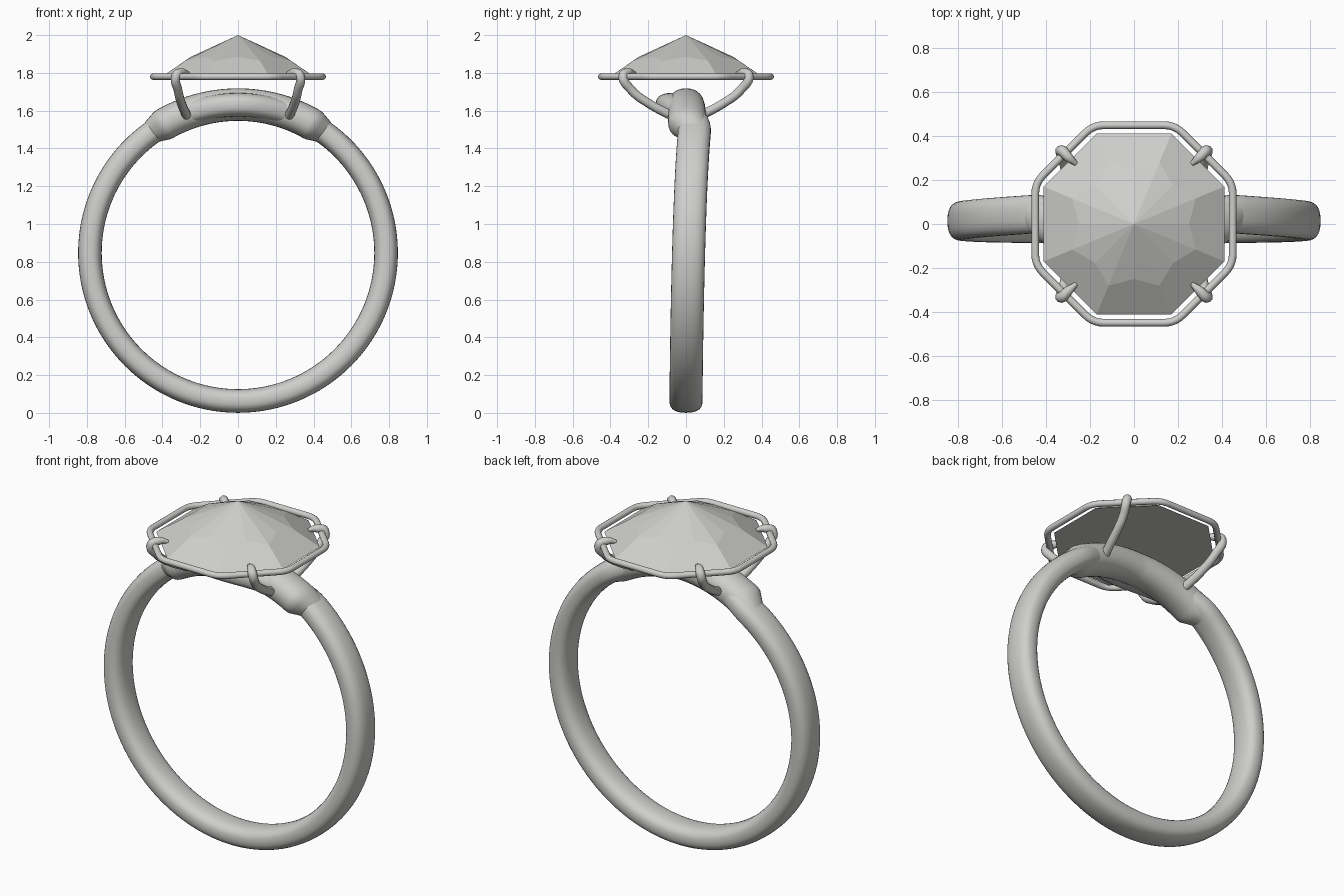
import bpy, bmesh
from math import sin, cos, pi, radians, copysign
from mathutils import Vector

cube = bpy.data.objects.get("Cube")
if cube:
    bpy.data.objects.remove(cube)

metal = bpy.data.materials.new("pale grey")
metal.use_nodes = True
GREY = (0.62, 0.62, 0.605, 1)
metal.diffuse_color = GREY
metal.node_tree.nodes["Principled BSDF"].inputs["Base Color"].default_value = GREY

CENTRE_Z = 0.847   # middle of the finger hole


def finish(obj, smooth=True):
    """Apply the material and shading."""
    obj.data.materials.clear()
    obj.data.materials.append(metal)
    bpy.ops.object.select_all(action='DESELECT')
    obj.select_set(True)
    bpy.context.view_layer.objects.active = obj
    if obj.type == 'CURVE':
        bpy.ops.object.convert(target='MESH')
    if smooth:
        bpy.ops.object.shade_smooth_by_angle(angle=radians(40))
    return obj


def mesh_object(name, bm, smooth=True):
    bmesh.ops.recalc_face_normals(bm, faces=bm.faces)
    mesh = bpy.data.meshes.new(name)
    bm.to_mesh(mesh)
    bm.free()
    obj = bpy.data.objects.new(name, mesh)
    bpy.context.collection.objects.link(obj)
    return finish(obj, smooth)


def arc_sweep(name, angles, shape, closed, sides=28, power=2.5):
    """Sweep a rounded section round the finger; angle 0 is the top.
    shape(angle) gives radius, y offset, radial half size, y half size."""
    bm = bmesh.new()
    rings = []
    for a in angles:
        radius, y, half_r, half_y = shape(a)
        ring = []
        for k in range(sides):
            t = 2 * pi * k / sides
            c, s = (copysign(abs(f) ** (2 / power), f) for f in (cos(t), sin(t)))
            r = radius + half_r * c
            ring.append(bm.verts.new((r * sin(a), y + half_y * s,
                                      CENTRE_Z + r * cos(a))))
        rings.append(ring)
    pairs = list(zip(rings, rings[1:]))
    if closed:
        pairs.append((rings[-1], rings[0]))
    else:
        bm.faces.new(rings[0])
        bm.faces.new(rings[-1])
    for r1, r2 in pairs:
        for k in range(sides):
            n = (k + 1) % sides
            bm.faces.new((r1[k], r1[n], r2[n], r2[k]))
    return mesh_object(name, bm)


def tube(name, points, radius, closed=False, radii=None):
    curve = bpy.data.curves.new(name, 'CURVE')
    curve.dimensions = '3D'
    curve.bevel_depth = radius
    curve.bevel_resolution = 3
    curve.use_fill_caps = True
    curve.resolution_u = 6
    spline = curve.splines.new('POLY' if closed else 'BEZIER')
    pts = spline.points if closed else spline.bezier_points
    pts.add(len(points) - 1)
    for i, (p, co) in enumerate(zip(pts, points)):
        if closed:
            p.co = (*co, 1)
        else:
            p.co = co
            p.handle_left_type = p.handle_right_type = 'AUTO'
        if radii:
            p.radius = radii[i]
    spline.use_cyclic_u = closed
    obj = bpy.data.objects.new(name, curve)
    bpy.context.collection.objects.link(obj)
    return finish(obj)


# Band: drifts backward up the sides, then swings forward across the top
def band_shape(a):
    t = pi - abs(a)
    turn = radians(145)
    if t < turn:
        y = 0.045 * (t / turn) ** 2.5
    else:
        u = (t - turn) / (pi - turn)
        y = 0.045 - 0.118 * u * u * (3 - 2 * u)
    return 0.784, y, 0.0625, 0.0875


arc_sweep("band", [-pi + 2 * pi * i / 128 for i in range(128)], band_shape, True)


# Shoulder sleeve: thicker arc over the top with tapered ends
def sleeve_shape(a):
    u = abs(a) / radians(39)
    taper = min(1, max(0, (1 - u) / 0.22))
    grow = 0.55 + 0.45 * taper
    return 0.785, 0.045 * (1 - taper) + 0.012 * u, 0.086 * grow, (0.093 + 0.014 * u) * grow


arc_sweep("shoulder_sleeve", [radians(39) * (i / 24 - 1) for i in range(49)],
          sleeve_shape, False, power=2.2)

# Gemstone: eight-sided girdle, faceted crown rising to a point
bm = bmesh.new()


def polar(r, step, z):
    a = step * pi / 8
    return bm.verts.new((r * cos(a), r * sin(a), z))


apex = bm.verts.new((0, 0, 2))
girdle = [polar(0.444, 2 * i + 1, 1.775) for i in range(8)]
crown = [polar(0.303, j, 1.864) if j % 2 else polar(0.25, j, 1.885)
         for j in range(16)]
for i in range(8):
    j = 2 * i + 1
    bm.faces.new((girdle[i], girdle[(i + 1) % 8], crown[(j + 2) % 16],
                  crown[(j + 1) % 16], crown[j]))
for j in range(16):
    bm.faces.new((crown[j], crown[(j + 1) % 16], apex))
bm.faces.new(girdle)
mesh_object("gemstone", bm, smooth=False)

# Wire frame: octagon with softened corners
corners = [Vector((cos(a), sin(a), 0)) * 0.485
           for a in (pi / 8 + i * pi / 4 for i in range(8))]
path = []
for i, c in enumerate(corners):
    start = c + (corners[i - 1] - c).normalized() * 0.05
    end = c + (corners[(i + 1) % 8] - c).normalized() * 0.05
    for k in range(6):
        u = k / 5
        p = start * (1 - u) ** 2 + c * 2 * u * (1 - u) + end * u * u
        path.append((p.x, p.y, 1.78))
tube("wire_frame", path, 0.0175, closed=True)

# Prongs: hook over the frame and curve down to the sleeve
prong = [(0.262, 0.272, 1.797), (0.3, 0.305, 1.803), (0.328, 0.333, 1.785),
         (0.318, 0.29, 1.71), (0.3, 0.2, 1.64), (0.272, 0.08, 1.575)]
for sx, side in ((1, "left"), (-1, "right")):
    for sy, end in ((-1, "front"), (1, "back")):
        tube(f"prong_{end}_{side}", [(sx * x, sy * y, z) for x, y, z in prong],
             0.025, radii=[0.4, 0.9, 1, 0.95, 0.95, 1])
